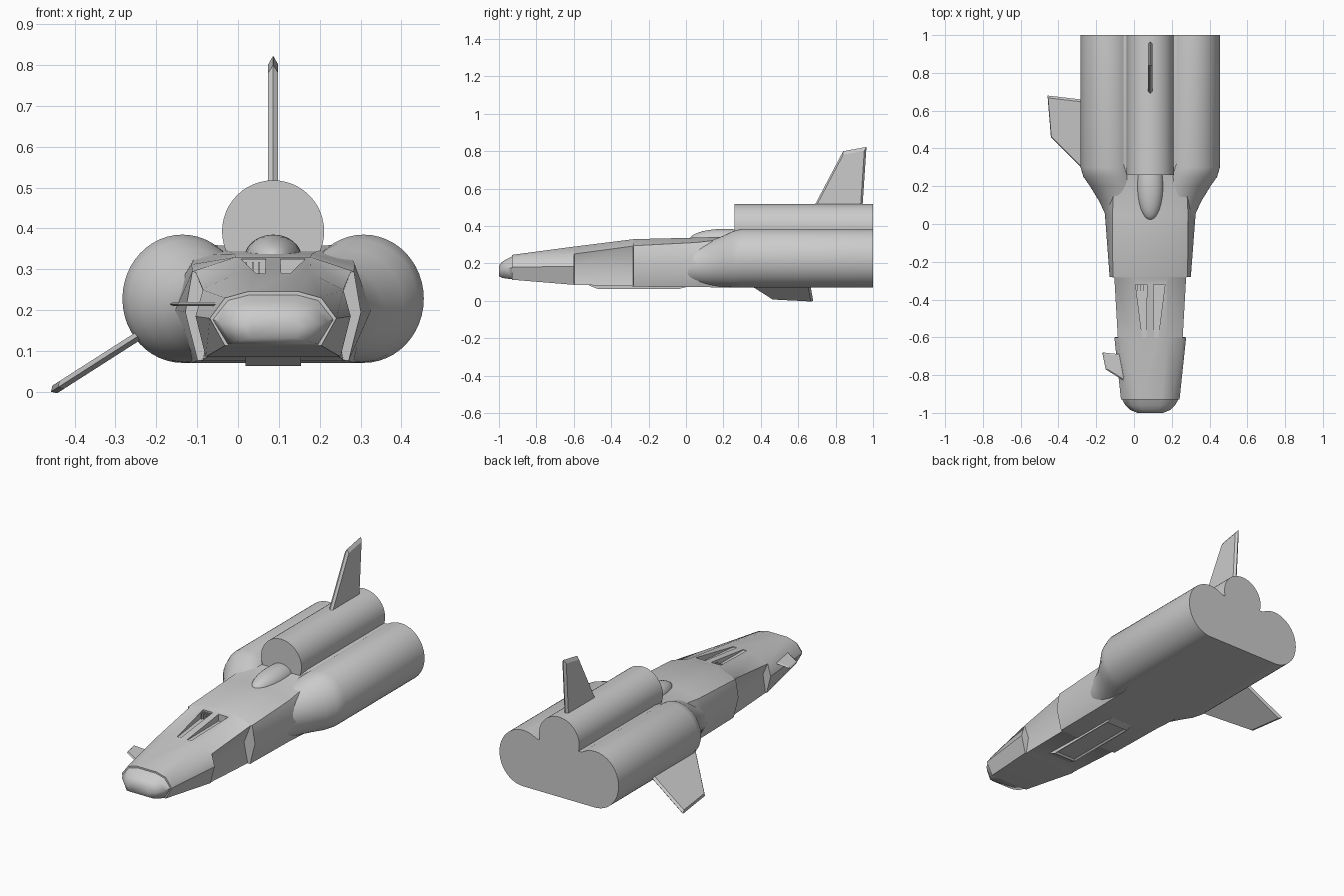
import bpy, bmesh, math
from mathutils import Vector

if "Cube" in bpy.data.objects:
    bpy.data.objects.remove(bpy.data.objects["Cube"])

CX = 0.086  # centre line of the craft (only one wing side exists)

grey = bpy.data.materials.new("hull_grey")
grey.diffuse_color = (0.6, 0.6, 0.6, 1)
grey.use_nodes = True
grey.node_tree.nodes["Principled BSDF"].inputs["Base Color"].default_value = grey.diffuse_color


def finish(name, bm, angle=40):
    bmesh.ops.recalc_face_normals(bm, faces=bm.faces[:])
    me = bpy.data.meshes.new(name)
    bm.to_mesh(me)
    bm.free()
    ob = bpy.data.objects.new(name, me)
    bpy.context.collection.objects.link(ob)
    me.materials.append(grey)
    smooth(ob, angle)
    return ob


def smooth(ob, angle):
    bpy.ops.object.select_all(action='DESELECT')
    ob.select_set(True)
    bpy.context.view_layer.objects.active = ob
    bpy.ops.object.shade_smooth_by_angle(angle=math.radians(angle))


def loft(name, rings, angle=40):
    bm = bmesh.new()
    vs = [[bm.verts.new(p) for p in r] for r in rings]
    n = len(vs[0])
    for a, b in zip(vs, vs[1:]):
        for i in range(n):
            j = (i + 1) % n
            bm.faces.new((a[i], a[j], b[j], b[i]))
    bm.faces.new(vs[0])
    bm.faces.new(vs[-1])
    return finish(name, bm, angle)


def hull_ring(y, *half):
    pts = [(x, z) for x, z in half] + [(-x, z) for x, z in reversed(half)]
    return [(CX + x, y, z) for x, z in pts]


def oval_ring(y, x, z, rx, rz, n=48):
    return [(x + rx * math.cos(2 * math.pi * i / n), y, z + rz * math.sin(2 * math.pi * i / n))
            for i in range(n)]


def fin(name, pts, thick, inset=0.88):
    """Thin blade with a sharp rim around its outline."""
    pts = [Vector(p) for p in pts]
    c = sum(pts, Vector()) / len(pts)
    nrm = (pts[1] - pts[0]).cross(pts[2] - pts[0]).normalized()
    rings = [[c + (p - c) * inset + nrm * thick for p in pts], pts,
             [c + (p - c) * inset - nrm * thick for p in pts]]
    return loft(name, rings, 15)


# main hull: bottom edge, waist, shoulder, roof edge at each station
hull = loft("hull", [
    hull_ring(-0.93, (.118, .113), (.155, .180), (.118, .230), (.060, .246)),
    hull_ring(-0.60, (.165, .086), (.190, .185), (.172, .250), (.090, .290)),
    hull_ring(-0.597, (.160, .086), (.145, .185), (.172, .251), (.090, .2904)),
    hull_ring(-0.283, (.172, .078), (.150, .190), (.190, .293), (.092, .3295)),
    hull_ring(-0.28, (.185, .076), (.215, .195), (.198, .295), (.092, .330)),
    hull_ring(0.05, (.190, .074), (.240, .200), (.200, .312), (.095, .338)),
    hull_ring(0.26, (.200, .071), (.260, .220), (.190, .335), (.110, .345)),
    hull_ring(0.32, (.222, .071), (.260, .228), (.180, .362), (.120, .358)),
    hull_ring(1.00, (.222, .071), (.260, .228), (.180, .362), (.120, .358)),
], 45)

# two ramp vents cut into the roof
for s in (-1, 1):
    front = [(CX + s * x, -0.60, z) for x, z in ((.020, .287), (.042, .287), (.042, .40), (.020, .40))]
    back = [(CX + s * x, -0.32, z) for x, z in ((.018, .287), (.078, .287), (.078, .40), (.018, .40))]
    cutter = loft("vent_cutter", [front, back])
    cutter.hide_render = True
    mod = hull.modifiers.new("vent", 'BOOLEAN')
    mod.operation = 'DIFFERENCE'
    mod.solver = 'EXACT'
    mod.object = cutter
    bpy.context.view_layer.objects.active = hull
    bpy.ops.object.modifier_apply(modifier=mod.name)
    bpy.data.objects.remove(cutter, do_unlink=True)
smooth(hull, 45)

# small blades inside the left vent
for k in range(3):
    x = CX - 0.066 + k * 0.016
    loft("vent_blade", [[(x - .002, y, .285), (x + .002, y, .285), (x + .002, y, .318), (x - .002, y, .318)]
                        for y in (-0.355, -0.315)])

# rounded nose cap
loft("nose_cap", [
    hull_ring(-0.925, (.112, .116), (.150, .178), (.112, .226), (.058, .240)),
    hull_ring(-0.960, (.102, .119), (.132, .172), (.100, .211), (.052, .223)),
    hull_ring(-0.985, (.085, .124), (.105, .166), (.080, .197), (.042, .207)),
    hull_ring(-1.000, (.056, .132), (.068, .160), (.052, .182), (.030, .188)),
], 60)

# side engine pods, swelling out of the hull
for s, side in ((-1, "left"), (1, "right")):
    stations = [(0.00, .120, .190, .105, .105), (0.06, .128, .192, .114, .112),
                (0.12, .145, .197, .125, .121), (0.20, .182, .211, .137, .137),
                (0.25, .208, .222, .146, .150), (0.30, .222, .228, .147, .157),
                (1.00, .222, .228, .147, .157)]
    loft(side + "_engine_pod",
         [oval_ring(y, CX + s * x, z, rx, rz) for y, x, z, rx, rz in stations], 50)

# upper engine
loft("upper_engine", [oval_ring(y, CX, .393, .125, .125) for y in (0.26, 1.0)])

# canopy bump in front of the upper engine
bm = bmesh.new()
bmesh.ops.create_uvsphere(bm, u_segments=32, v_segments=20, radius=1)
for v in bm.verts:
    v.co = Vector((CX + v.co.x * .070, .205 + v.co.y * .185, .328 + v.co.z * .057))
finish("canopy_bump", bm)

# belly plate with a recessed centre
bm = bmesh.new()
side_profile = ((-0.54, .092), (-0.47, .063), (-0.04, .063), (0.03, .082))
rows = [[bm.verts.new((CX + x, y, z)) for y, z in side_profile] for x in (-.068, .068)]
bm.faces.new(rows[0])
bm.faces.new(rows[1])
for i in range(4):
    j = (i + 1) % 4
    bm.faces.new((rows[0][i], rows[0][j], rows[1][j], rows[1][i]))
bmesh.ops.recalc_face_normals(bm, faces=bm.faces[:])
low = [f for f in bm.faces if f.normal.z < -0.99]
bmesh.ops.inset_region(bm, faces=low, thickness=0.014, depth=-0.008)
finish("belly_plate", bm, 20)

# blades: tail fin, drooping wing and small front wing
fin("tail_fin", [(CX, .64, .42), (CX, .84, .80), (CX, .965, .823), (CX, .938, .42)], .012, .9)
fin("left_wing", [(-.20, .22, .165), (-.44, .46, .0115), (-.458, .68, .0), (-.20, .65, .165)], .011, .93)
fin("left_front_wing", [(-.168, -.68, .215), (-.02, -.695, .215), (-.02, -.85, .215), (-.15, -.77, .215)], .005)
